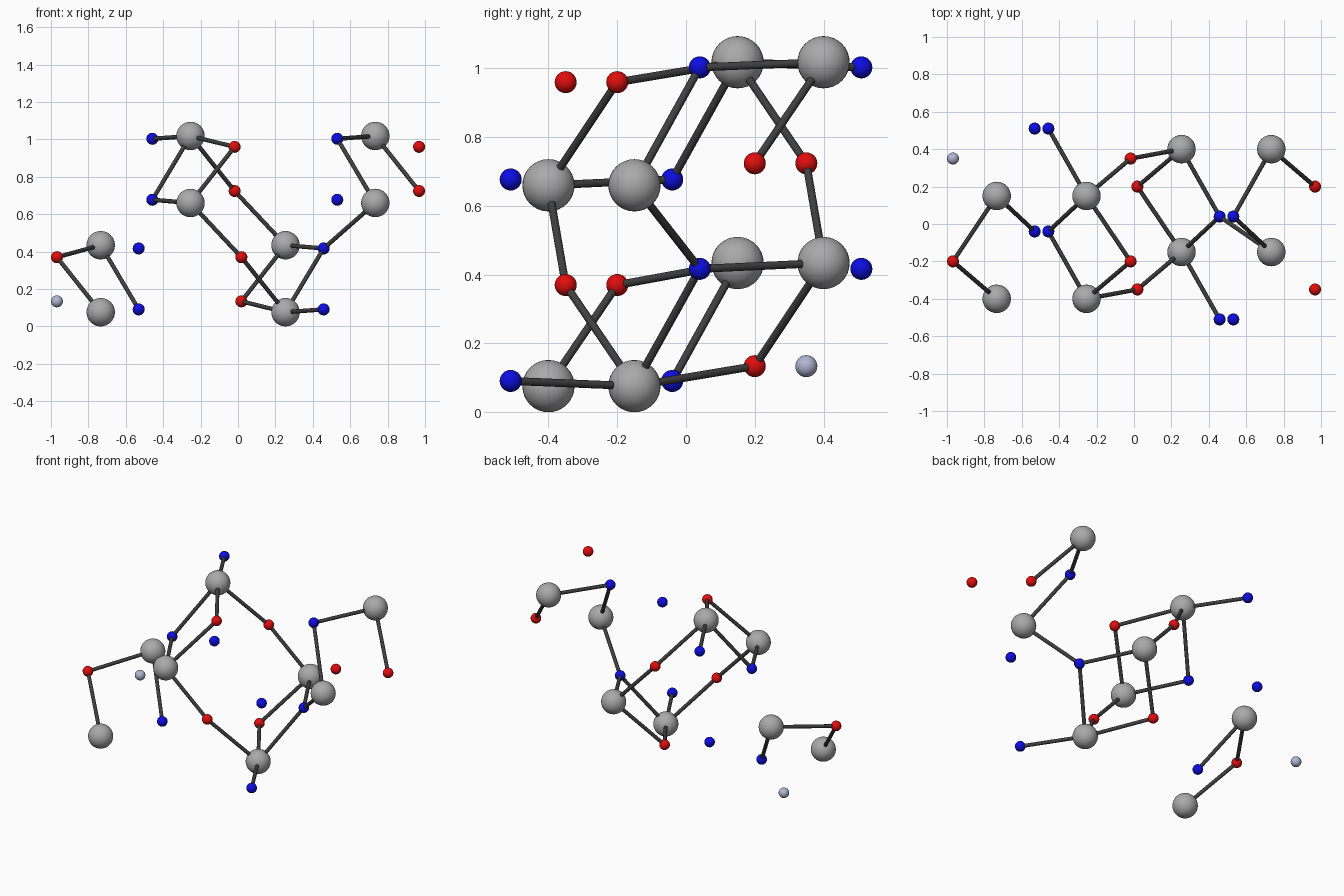
import bpy
import bmesh
from mathutils import Vector, Matrix

cube = bpy.data.objects.get("Cube")
if cube:
    bpy.data.objects.remove(cube, do_unlink=True)


def material(name, colour):
    mat = bpy.data.materials.new(name)
    mat.use_nodes = True
    rgba = (*colour, 1)
    mat.diffuse_color = rgba
    bsdf = mat.node_tree.nodes["Principled BSDF"]
    bsdf.inputs["Base Color"].default_value = rgba
    bsdf.inputs["Roughness"].default_value = 0.5
    return mat


GREY = material("silver grey", (0.4, 0.4, 0.4))
RED = material("red", (0.75, 0.004, 0.004))
BLUE = material("blue", (0.004, 0.004, 0.75))
PALE = material("pale lavender", (0.44, 0.47, 0.65))
DARK = material("dark grey", (0.05, 0.05, 0.05))

CENTRE = Vector((0, 0, 0.547))
BIG, SMALL, ROD = 0.076, 0.032, 0.0115


def add_object(name, bm, mat):
    mesh = bpy.data.meshes.new(name)
    bm.to_mesh(mesh)
    bm.free()
    mesh.materials.append(mat)
    obj = bpy.data.objects.new(name, mesh)
    bpy.context.collection.objects.link(obj)
    return obj


def ball(name, place, radius, mat):
    bm = bmesh.new()
    bmesh.ops.create_uvsphere(bm, u_segments=32, v_segments=16, radius=radius)
    for face in bm.faces:
        face.smooth = True
    add_object(name, bm, mat).location = place


def rod(name, start, end):
    axis = end - start
    bm = bmesh.new()
    bmesh.ops.create_cone(bm, cap_ends=True, segments=16, radius1=ROD,
                          radius2=ROD, depth=axis.length)
    for face in bm.faces:
        face.smooth = len(face.verts) == 4
    turn = axis.to_track_quat("Z", "Y").to_matrix().to_4x4()
    obj = add_object(name, bm, DARK)
    obj.matrix_world = Matrix.Translation((start + end) / 2) @ turn


# Ball offsets from the centre; each has a partner through the centre
halves = {
    "grey_inner_top": (-0.254, 0.15, 0.471),
    "grey_inner_front": (-0.254, -0.4, 0.113),
    "grey_outer_top": (0.734, 0.4, 0.471),
    "grey_outer_mid": (0.734, -0.15, 0.113),
    "red_inner_top": (-0.018, -0.2, 0.413),
    "red_inner_back": (-0.018, 0.35, 0.177),
    "red_outer_top": (0.968, -0.35, 0.413),
    "red_outer_mid": (0.968, 0.2, 0.177),
    "blue_inner_top": (-0.458, 0.51, 0.456),
    "blue_inner_mid": (-0.458, -0.04, 0.13),
    "blue_outer_top": (0.531, 0.04, 0.456),
    "blue_outer_mid": (0.531, -0.51, 0.13),
}
colours = {"grey": GREY, "red": RED, "blue": BLUE}
spots = {}
for name, offset in halves.items():
    kind = name.split("_")[0]
    for suffix, sign in (("", 1), ("_opposite", -1)):
        key = name + suffix
        spots[key] = CENTRE + sign * Vector(offset)
        mat = PALE if key == "red_outer_top_opposite" else colours[kind]
        ball(key + "_ball", spots[key], BIG if kind == "grey" else SMALL, mat)

# Rods that occur on both sides of the centre
paired = [
    ("grey_inner_top", "blue_inner_top"),
    ("grey_inner_top", "blue_inner_mid"),
    ("grey_inner_front", "blue_inner_mid"),
    ("grey_inner_top", "red_inner_top"),
    ("grey_inner_top", "red_inner_back"),
    ("grey_inner_front", "red_inner_top"),
    ("grey_inner_front", "red_inner_back_opposite"),
]
# Rods that occur once
single = [
    ("grey_outer_mid", "blue_inner_mid_opposite"),
    ("grey_outer_mid", "blue_outer_top"),
    ("grey_outer_top", "blue_outer_top"),
    ("grey_outer_top", "red_outer_mid"),
    ("grey_outer_mid_opposite", "red_outer_mid_opposite"),
    ("grey_outer_top_opposite", "red_outer_mid_opposite"),
    ("grey_outer_mid_opposite", "blue_outer_top_opposite"),
]


def opposite(key):
    tail = "_opposite"
    return key.removesuffix(tail) if key.endswith(tail) else key + tail


links = single + paired + [(opposite(a), opposite(b)) for a, b in paired]
for a, b in links:
    rod(f"rod_{a}_to_{b}", spots[a], spots[b])
